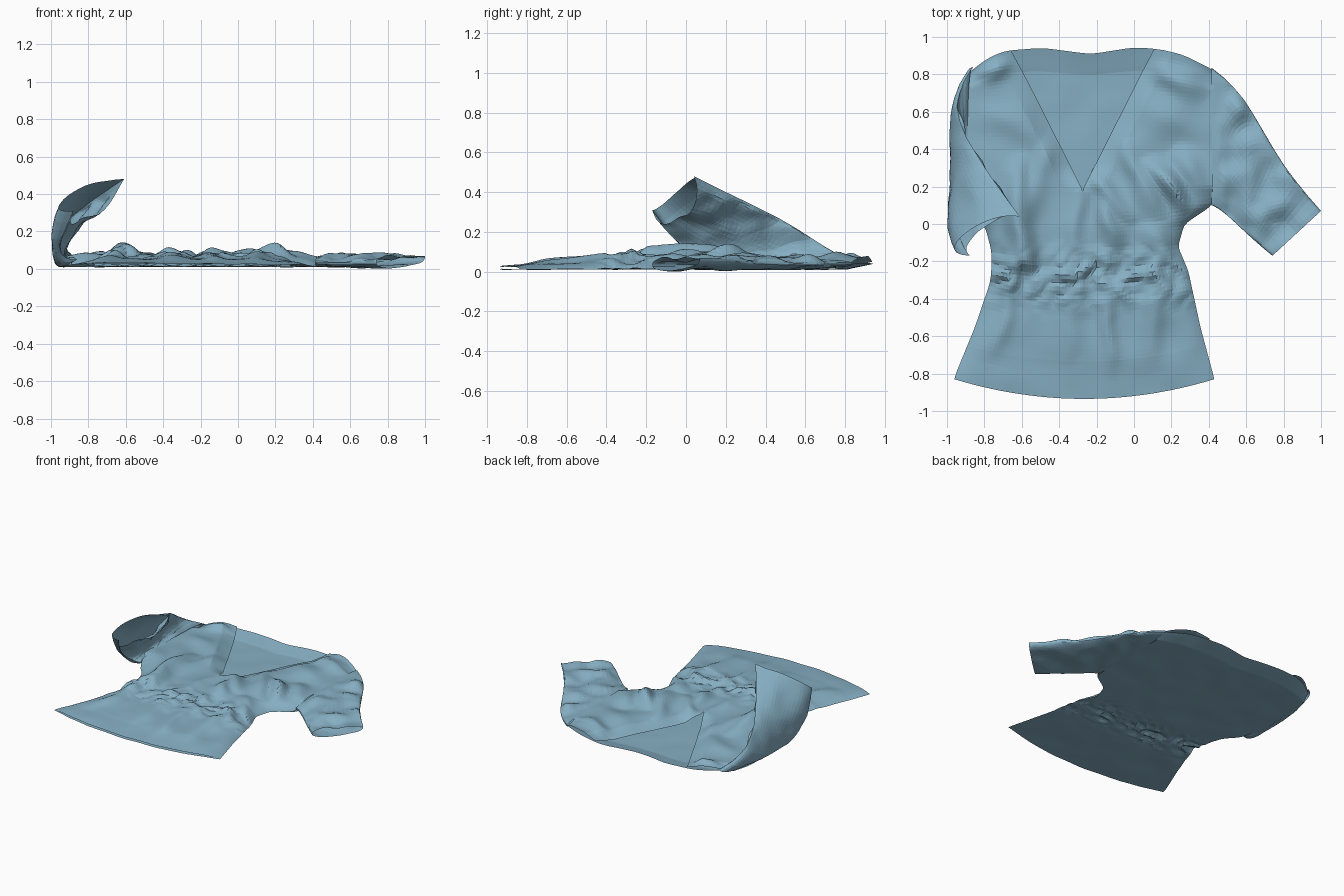
import bpy, bmesh, math
from mathutils import Vector, noise

if "Cube" in bpy.data.objects:
    bpy.data.objects.remove(bpy.data.objects["Cube"])

def interp(table, v):
    """Piecewise-linear lookup; entries are (key, number or Vector)."""
    if v <= table[0][0]:
        return table[0][1]
    for (a, p), (b, q) in zip(table, table[1:]):
        if v <= b:
            return p + (q - p) * ((v - a) / (b - a))
    return table[-1][1]

def soft_interp(table, v, r):
    return sum(interp(table, v + r * k / 2) for k in (-2, -1, 0, 1, 2)) / 5

def add_grid(bm, fn, nu, nv, flip=False):
    rows = [[bm.verts.new(fn(i / nu, j / nv)) for i in range(nu + 1)] for j in range(nv + 1)]
    for j in range(nv):
        for i in range(nu):
            f = [rows[j][i], rows[j][i + 1], rows[j + 1][i + 1], rows[j + 1][i]]
            bm.faces.new(f[::-1] if flip else f)

def finish(bm, name):
    bmesh.ops.remove_doubles(bm, verts=bm.verts, dist=0.0012)
    bmesh.ops.triangulate(bm, faces=bm.faces)
    me = bpy.data.meshes.new(name)
    bm.to_mesh(me)
    bm.free()
    ob = bpy.data.objects.new(name, me)
    bpy.context.collection.objects.link(ob)
    mat = bpy.data.materials.get("blue_cloth") or bpy.data.materials.new("blue_cloth")
    mat.diffuse_color = (0.24, 0.43, 0.55, 1)
    mat.use_nodes = True
    mat.node_tree.nodes["Principled BSDF"].inputs["Base Color"].default_value = mat.diffuse_color
    me.materials.append(mat)

# Body outline: side edges by height, shoulder line by width, cloth loft by height
LEFT = [(-.83, -.965), (-.55, -.85), (-.3, -.765), (-.15, -.76), (0, -.8), (.08, -.88), (.3, -.95), (.6, -.95), (.93, -.88)]
RIGHT = [(-.83, .43), (-.55, .355), (-.25, .29), (-.12, .235), (0, .27), (.1, .42), (.93, .42)]
TOP = [(0, .81), (.07, .88), (.14, .925), (.3, .942), (.5, .908), (.68, .945), (.78, .935), (.88, .905), (1, .825)]
LOFT = [(-.83, .015), (-.65, .035), (-.4, .045), (0, .058), (.5, .05), (.8, .05), (.93, .035)]
# Cloth folds: x1, y1, x2, y2, height, width
FOLDS = [(-.6, .4, -.64, -.45, .075, .07), (-.4, .5, -.62, -.05, .03, .06), (-.6, -.25, -.78, -.75, .025, .06),
         (-.3, .3, -.36, -.75, .03, .055), (-.18, .18, -.06, -.15, .045, .05), (-.15, -.1, -.14, -.9, .025, .05),
         (-.25, .3, 0, 0, .04, .05), (-.04, .45, .12, 0, .04, .05), (.06, .38, .27, .05, .075, .055),
         (.18, .42, .42, .15, .035, .06), (.06, -.2, .12, -.8, .025, .06), (.08, .86, .4, .7, .035, .06),
         (-.95, .62, -.45, .5, .02, .08), (0, .62, .42, .48, .02, .08), (-.88, .8, -.62, .9, .035, .05),
         (.02, 0, .24, -.25, .03, .05), (-.92, .35, -.7, 0, .03, .06)]

def fold_height(x, y):
    # bend the straight folds a little, taper their ends
    x, y = x + .05 * noise.noise((x * 3, y * 4, 9)), y + .04 * noise.noise((x * 4, y * 3, 4))
    h = 0
    for x1, y1, x2, y2, amp, w in FOLDS:
        dx, dy = x2 - x1, y2 - y1
        s = min(1, max(0, ((x - x1) * dx + (y - y1) * dy) / (dx * dx + dy * dy)))
        d = math.hypot(x - x1 - s * dx, y - y1 - s * dy) / w
        h += (amp * math.sin(math.pi * s) * math.exp(-d * d)) ** 2
    return math.sqrt(h)

def gather(y):
    return math.exp(-((y + .28) / .13) ** 2)

def back_point(u, t):
    row = -.83 + 1.76 * t
    x = soft_interp(LEFT, row, .04) * (1 - u) + soft_interp(RIGHT, row, .02) * u
    hem = -.83 - .105 * (1 - (2 * u - 1) ** 2)
    y = row + (hem + .83) * (1 - t) ** 2
    # Stretch rows up to the shoulder line
    if row > .1:
        y += (soft_interp(TOP, u, .035 * min(1, 10 * u * (1 - u))) - .93) * ((row - .1) / .83) ** 3
    z = .012 + .005 * noise.noise((x * 6, y * 6, 1)) + .03 * max(0, t - .93) / .07
    z += gather(y) * .035 * abs(noise.noise((x * 10, y * 13, 7)))
    return Vector((x, y, max(z, .002)))

def front_point(u, t):
    p = back_point(u, t)
    row = -.83 + 1.76 * t
    e = abs(2 * u - 1)
    # Sides close below the armpit; above it they stay open into the sleeves
    arm = min(1, max(0, (row - .08) / .12)) * min(1, max(0, (.9 - row) / .12))
    edge = 1 - e ** 10 * (1 - arm)
    soft = min(1, t / .12) * min(1, (1 - t) / .05 + .15) * (1 - .8 * e ** 8)
    h = interp(LOFT, row) + soft * fold_height(p.x, p.y)
    h += soft * .014 * noise.noise((p.x * 5, p.y * 4, 3))
    h += soft * gather(p.y) * .04 * noise.noise((p.x * 11, p.y * 10, 5))
    # Lower the cloth along the open neckline
    v = abs(p.x + .275) - max(0, row - .2) * .525
    if row > .2:
        k = .3 + .7 * min(1, max(0, v) / .1)
        h *= 1 + (k - 1) * min(1, (row - .2) / .12)
    p.z += max(h, .008) * edge
    return p

def neck_u(t, side):
    row = -.83 + 1.76 * t
    l, r = soft_interp(LEFT, row, .04), soft_interp(RIGHT, row, .02)
    return (-.275 + side * max(0, row - .2) * .525 - l) / (r - l)

# Body: back panel and two front panels meeting below the V neck
bm = bmesh.new()
add_grid(bm, back_point, 64, 88, True)
add_grid(bm, lambda s, t: front_point(s * neck_u(t, -1), t), 36, 88)
add_grid(bm, lambda s, t: front_point(1 - (1 - s) * (1 - neck_u(t, 1)), t), 36, 88)
finish(bm, "blouse_body")

def sleeve(name, stations, ripple):
    """Loft a soft tube through (upper, outer, lower, inner) rim points."""
    n = len(stations) - 1
    tracks = [[(i / n, Vector(s[k])) for i, s in enumerate(stations)] for k in range(4)]

    def point(s, t):
        # average nearby samples to round off the stations
        r = .1 * min(1, 8 * t * (1 - t))
        U, O, L, I = [(interp(k, t - r) + interp(k, t) + interp(k, t + r)) / 3 for k in tracks]
        a = 2 * math.pi * s
        c, q = (U + L) / 2, math.sin(a)
        p = c + (U - c) * math.cos(a) + ((O if q > 0 else I) - c) * abs(q) ** .7
        k = ripple * noise.noise((p.x * 8, p.y * 8, p.z * 8)) * (1 if q < 0 else .3)
        p += (I - O).normalized() * k * min(1, abs(q) * 3) * min(1, t * 6)
        p.z = max(p.z, .002)
        return p
    bm = bmesh.new()
    add_grid(bm, point, 44, 36)
    finish(bm, name)

# Right sleeve lies flat
pairs = [((.415, .835), (.415, .1), .064), ((.54, .735), (.44, .09), .075), ((.64, .59), (.49, .055), .07),
         ((.75, .39), (.57, -.02), .07), ((.86, .23), (.65, -.095), .07), ((1.0, .07), (.74, -.17), .075)]
flat = []
for k, ((ux, uy), (lx, ly), top) in enumerate(pairs):
    mx, my = (ux + lx) / 2, (uy + ly) / 2
    flat.append(((ux, uy, .04 + .03 * k * (k > 3) / 5), (mx, my, .01), (lx, ly, .035), (mx, my, top)))
sleeve("right_sleeve", flat, .04)

# Left sleeve is folded upward and over
sleeve("left_sleeve", [
    ((-.86, .84, .05), (-.93, .45, .008), (-.86, .08, .05), (-.89, .45, .07)),
    ((-.945, .70, .12), (-.98, .40, .02), (-.90, .07, .05), (-.92, .40, .09)),
    ((-.95, .56, .22), (-.985, .32, .06), (-.94, .05, .07), (-.92, .32, .12)),
    ((-.85, .38, .315), (-.98, .18, .20), (-.955, -.01, .12), (-.885, .18, .19)),
    ((-.73, .20, .40), (-.955, .06, .30), (-.93, -.09, .20), (-.84, .08, .23)),
    ((-.61, .04, .48), (-.90, -.05, .395), (-.88, -.17, .31), (-.80, -.02, .27))], .035)
